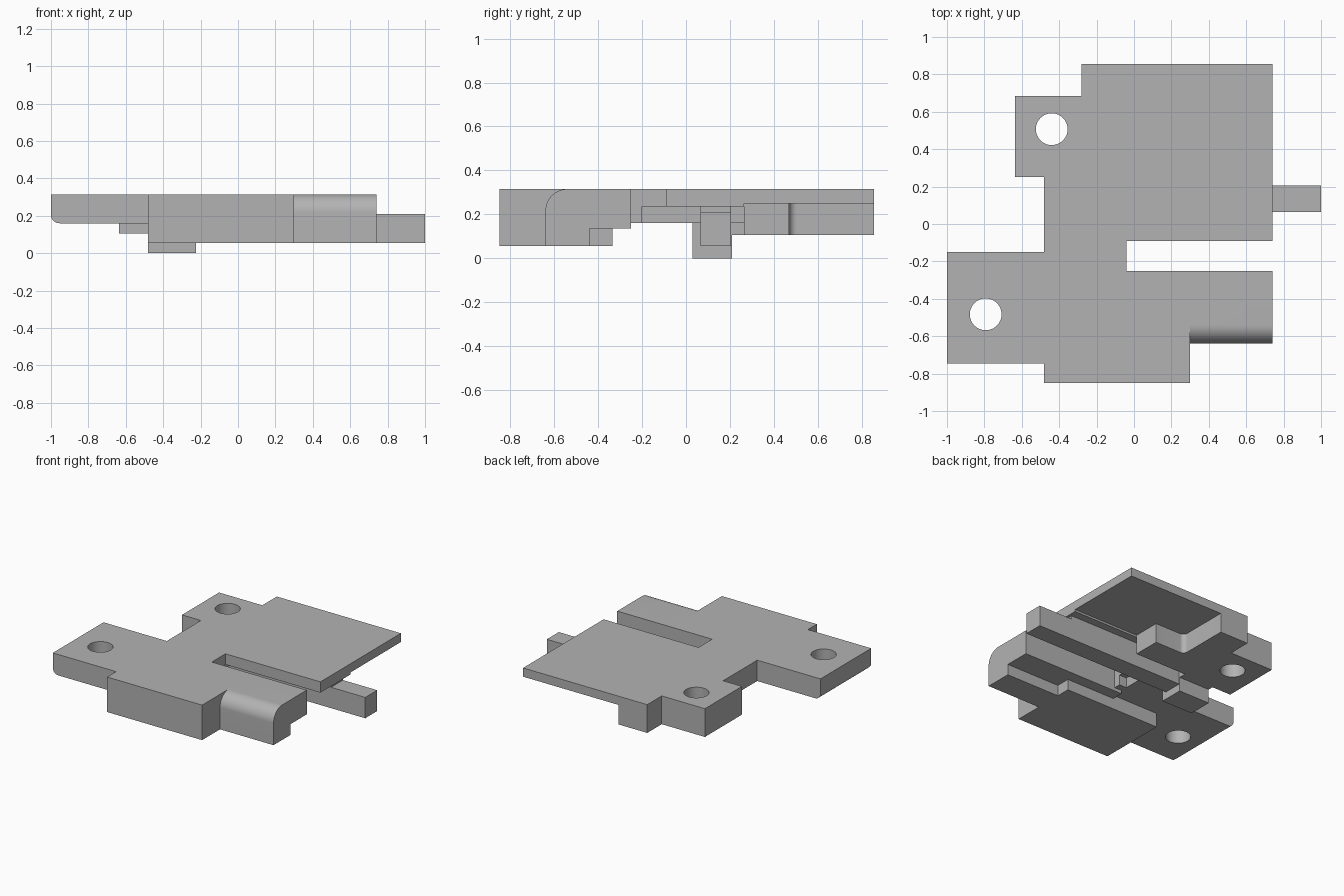
import bpy, bmesh
from math import sin, cos, pi, radians

cube = bpy.data.objects.get("Cube")
if cube:
    bpy.data.objects.remove(cube)

grey = bpy.data.materials.new("plain grey")
grey.use_nodes = True
colour = (0.45, 0.45, 0.45, 1)
grey.diffuse_color = colour
grey.node_tree.nodes["Principled BSDF"].inputs["Base Color"].default_value = colour

TOP = 0.315


def arc(cx, cy, r, start, end, steps=10):
    """Points on a circle arc, angles in degrees."""
    angles = [radians(start + (end - start) * i / steps) for i in range(steps + 1)]
    return [(cx + r * cos(a), cy + r * sin(a)) for a in angles]


def prism(name, profile, low, high, axis="z"):
    """Extrude a closed profile along an axis."""
    place = {"x": lambda a, b, t: (t, a, b),
             "y": lambda a, b, t: (a, t, b),
             "z": lambda a, b, t: (a, b, t)}[axis]
    bm = bmesh.new()
    base = [bm.verts.new(place(a, b, low)) for a, b in profile]
    tip = [bm.verts.new(place(a, b, high)) for a, b in profile]
    bm.faces.new(base)
    bm.faces.new(tip)
    for i in range(len(base)):
        j = (i + 1) % len(base)
        bm.faces.new((base[i], base[j], tip[j], tip[i]))
    bmesh.ops.recalc_face_normals(bm, faces=bm.faces)
    mesh = bpy.data.meshes.new(name)
    bm.to_mesh(mesh)
    bm.free()
    mesh.materials.append(grey)
    obj = bpy.data.objects.new(name, mesh)
    bpy.context.scene.collection.objects.link(obj)
    return obj


def box(name, x, y, z):
    corners = [(x[0], y[0]), (x[1], y[0]), (x[1], y[1]), (x[0], y[1])]
    return prism(name, corners, z[0], z[1])


def combine(target, tool, operation):
    """Merge or cut with a tool, then remove the tool."""
    bpy.context.view_layer.objects.active = target
    mod = target.modifiers.new(operation.title(), "BOOLEAN")
    mod.operation, mod.solver, mod.object = operation, "EXACT", tool
    bpy.ops.object.modifier_apply(modifier=mod.name)
    bpy.data.objects.remove(tool)


# Central body
body = box("bracket_body", (-0.48, -0.1), (-0.255, 0.265), (0.16, TOP))

# Rear mount with its stepped side and inner fillet
rear_outline = [(-0.635, 0.25), (-0.48, 0.25), (-0.48, 0.21), (-0.225, 0.21),
                (-0.225, 0.265), (0.2, 0.265), (0.2, 0.47)]
rear_outline += arc(-0.01, 0.505, 0.035, 270, 180)
rear_outline += [(-0.045, 0.855), (-0.28, 0.855), (-0.28, 0.685), (-0.635, 0.685)]

# Front block end with a rounded top edge and a cut below
front_profile = [(-0.25, 0.135), (-0.25, TOP)]
front_profile += arc(-0.54, 0.215, 0.1, 90, 180, 16)
front_profile += [(-0.64, 0.055), (-0.44, 0.055), (-0.44, 0.135)]

# Front ear with a rounded lower edge
ear_profile = [(-0.4, 0.16), (-0.4, TOP), (-1, TOP)]
ear_profile += arc(-0.955, 0.205, 0.045, 180, 270)

parts = [
    box("slot_end", (-0.48, -0.04), (-0.255, -0.09), (0.235, TOP)),
    box("centre_plate", (-0.48, 0.74), (-0.09, 0.265), (0.235, TOP)),
    box("rear_plate", (-0.28, 0.74), (0.2, 0.855), (0.25, TOP)),
    prism("rear_mount", rear_outline, 0.105, TOP),
    box("front_block", (-0.48, 0.3), (-0.85, -0.335), (0.055, TOP)),
    box("front_ledge", (-0.1, 0.3), (-0.4, -0.25), (0.135, TOP)),
    box("front_bridge", (-0.48, -0.04), (-0.4, -0.2), (0.16, TOP)),
    prism("rounded_end", front_profile, 0.25, 0.74, "x"),
    prism("front_ear", ear_profile, -0.745, -0.15, "y"),
    box("locating_post", (-0.48, -0.225), (0.03, 0.21), (0, 0.25)),
    box("guide_arm", (-0.3, 1), (0.065, 0.205), (0.055, 0.21)),
    box("arm_rib", (-0.3, 0.72), (0.065, 0.205), (0.2, 0.25)),
]
for part in parts:
    combine(body, part, "UNION")

# Square notch beside the rounded end, then the two bolt holes
combine(body, box("corner_cutter", (0.3, 0.8), (-0.9, -0.64), (0, 0.4)), "DIFFERENCE")
for x, y in ((-0.44, 0.507), (-0.793, -0.483)):
    hole = prism("hole_cutter", arc(x, y, 0.085, 0, 351, 39), -0.1, 0.5)
    combine(body, hole, "DIFFERENCE")

# The rounded end starts inside the block, so its edge stays square to x = 0.3
bpy.ops.object.select_all(action="DESELECT")
body.select_set(True)
bpy.context.view_layer.objects.active = body
bpy.ops.object.shade_smooth_by_angle(angle=radians(30))
